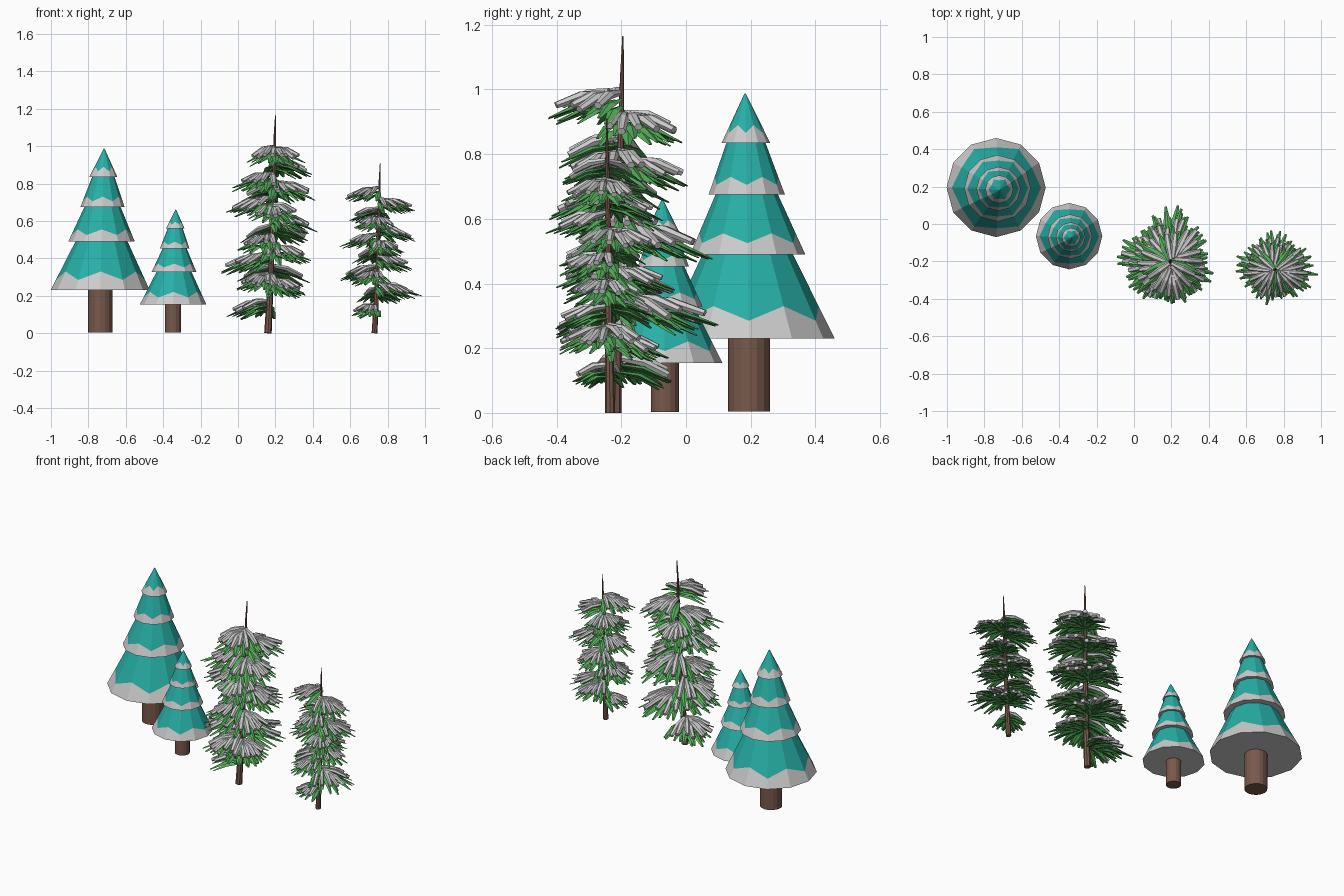
import bpy, bmesh, random
from math import sin, cos, pi, radians
from mathutils import Vector

if "Cube" in bpy.data.objects:
    bpy.data.objects.remove(bpy.data.objects["Cube"])

random.seed(4)


def material(name, rgb):
    m = bpy.data.materials.new(name)
    m.diffuse_color = (*rgb, 1)
    m.use_nodes = True
    m.node_tree.nodes["Principled BSDF"].inputs["Base Color"].default_value = m.diffuse_color
    return m


TEAL = material("teal", (0.02, 0.43, 0.38))
BROWN = material("brown", (0.19, 0.10, 0.07))
GREEN = material("green", (0.09, 0.42, 0.10))


def finish(bm, name, mat=None):
    bmesh.ops.recalc_face_normals(bm, faces=bm.faces[:])
    me = bpy.data.meshes.new(name)
    bm.to_mesh(me)
    bm.free()
    ob = bpy.data.objects.new(name, me)
    bpy.context.collection.objects.link(ob)
    if mat:
        me.materials.append(mat)


def bridge(bm, rings, cap_start=False, cap_end=False):
    rings = [[bm.verts.new(p) for p in r] for r in rings]
    n = len(rings[0])
    for a, b in zip(rings, rings[1:]):
        for i in range(n):
            j = (i + 1) % n
            bm.faces.new((a[i], a[j], b[j], b[i]))
    if cap_start:
        bm.faces.new(rings[0][::-1])
    if cap_end:
        bm.faces.new(rings[-1])


def tube(bm, pts, sizes, n):
    """Sweep an n-sided section with (half width, half height) per point."""
    rings = []
    for k, p in enumerate(pts):
        d = (pts[min(k + 1, len(pts) - 1)] - pts[max(k - 1, 0)]).normalized()
        ref = Vector((0, 0, 1)) if abs(d.z) < 0.9 else Vector((0, 1, 0))
        side = d.cross(ref).normalized()
        up = side.cross(d)
        w, h = sizes[k]
        rings.append([p + side * w * cos(2 * pi * i / n) + up * h * sin(2 * pi * i / n)
                      for i in range(n)])
    bridge(bm, rings, True, True)


# Cone trees: (bottom z, bottom radius, top z, top radius, snow high, snow low)
TIERS = [(0.23, 0.265, 0.51, 0.13, 0.10, 0.055),
         (0.49, 0.178, 0.69, 0.09, 0.065, 0.035),
         (0.675, 0.118, 0.85, 0.055, 0.055, 0.03),
         (0.835, 0.075, 0.988, 0.002, 0.055, 0.03)]


def cone_tree(name, x, y, s):
    n = 12
    green, snow, trunk = bmesh.new(), bmesh.new(), bmesh.new()

    def point(i, r, z):
        lean = max(0, z - 0.23)
        a = 2 * pi * i / n
        return Vector((x + s * (r * cos(a) + 0.028 * lean),
                       y + s * (r * sin(a) - 0.016 * lean), s * z))

    for z0, r0, z1, r1, hi, lo in TIERS:
        zig = []
        for i in range(n):
            h = hi if i % 2 else lo
            zig.append(point(i, r0 + (r1 - r0) * h / (z1 - z0), z0 + h))
        bottom = [point(i, r0, z0) for i in range(n)]
        top = [point(i, r1, z1) for i in range(n)]
        bridge(snow, [bottom, zig], cap_start=True)
        bridge(green, [zig, top], cap_end=True)
    tube(trunk, [Vector((x, y, 0.005 * s)), Vector((x, y, 0.25 * s))],
         [(0.065 * s, 0.065 * s)] * 2, 16)
    finish(green, name + "_foliage", TEAL)
    finish(snow, name + "_snow")
    finish(trunk, name + "_trunk", BROWN)


cone_tree("large_cone_tree", -0.737, 0.195, 1.0)
cone_tree("small_cone_tree", -0.347, -0.065, 0.67)


# Fir trees: drooping fans of needles carrying snow
def fan(green, snow, base, az, L, s):
    def blade(bm, t, start, end, lift, w, h, n, profile):
        a = radians(az + 66 * t + random.uniform(-5, 5))
        rach = Vector((cos(radians(az)), sin(radians(az)), 0))
        slope = -0.26 - 0.08 * abs(t) + random.uniform(-0.06, 0.06)
        d = Vector((cos(a), sin(a), slope))
        root = base + (rach + Vector((0, 0, -0.2))) * start * (1 - abs(t)) \
            + Vector((0, 0, lift))
        pts = [root + d * end * f for f in (0.03, 0.5, 1)]
        pts[1].z += 0.012 * s
        tube(bm, pts, [(w * k, h * k) for k in profile], n)

    # needle blades in two layers
    for count, lift, k in ((9, 0, 1.0), (6, -0.022 * s, 0.85)):
        for i in range(count):
            t = -1 + 2 * i / (count - 1)
            start = 0.28 * L
            reach = L * k * (1 - 0.3 * abs(t)) * random.uniform(0.88, 1.04)
            blade(green, t, start, reach - start * (1 - abs(t)), lift,
                  0.021 * s, 0.008 * s, 4, (0.5, 1.0, 0.3))
    # snow slabs
    for i in range(8):
        t = (-1 + 2 * i / 7) * 0.85
        start = 0.22 * L
        reach = L * (0.86 - 0.25 * abs(t)) * random.uniform(0.85, 1.05)
        blade(snow, t, start, reach - start * (1 - abs(t)),
              random.uniform(0.022, 0.034) * s,
              0.018 * s, 0.015 * s, 6, (0.7, 1.0, 0.75))


def fir_tree(name, foot, tip, s, branches):
    green, snow, trunk = bmesh.new(), bmesh.new(), bmesh.new()
    foot, tip = Vector(foot), Vector(tip)
    fr = (0, 0.25, 0.5, 0.75, 0.9, 1)
    pts = [foot.lerp(tip, f) for f in fr]
    for k in (1, 2, 3):
        pts[k].x += 0.005 * s
    tube(trunk, pts, [(r * s, r * s) for r in (0.02, 0.016, 0.013, 0.01, 0.006, 0.002)], 8)
    for z, az, L in branches:
        fan(green, snow, foot.lerp(tip, z / tip.z), az, L, s)
    finish(green, name + "_needles", GREEN)
    finish(snow, name + "_snow")
    finish(trunk, name + "_trunk", BROWN)


# branches: (height, compass angle, length)
fir_tree("tall_fir", (0.16, -0.22, 0), (0.20, -0.195, 1.165), 1.0, [
    (0.97, 275, 0.25), (0.90, 40, 0.25), (0.83, 215, 0.25), (0.78, 335, 0.25),
    (0.76, 110, 0.23), (0.70, 185, 0.25), (0.66, 280, 0.23), (0.61, 350, 0.25),
    (0.56, 75, 0.30), (0.50, 225, 0.23), (0.44, 320, 0.25), (0.40, 170, 0.29),
    (0.34, 80, 0.33), (0.29, 235, 0.24), (0.26, 330, 0.23), (0.15, 150, 0.25)])
fir_tree("short_fir", (0.73, -0.235, 0), (0.76, -0.245, 0.91), 0.78, [
    (0.76, 195, 0.20), (0.70, 345, 0.21), (0.65, 130, 0.20), (0.60, 255, 0.19),
    (0.55, 20, 0.22), (0.51, 185, 0.20), (0.47, 310, 0.19), (0.43, 90, 0.22),
    (0.39, 350, 0.20), (0.34, 160, 0.21), (0.31, 240, 0.19), (0.25, 350, 0.25),
    (0.22, 70, 0.20), (0.13, 215, 0.15)])
